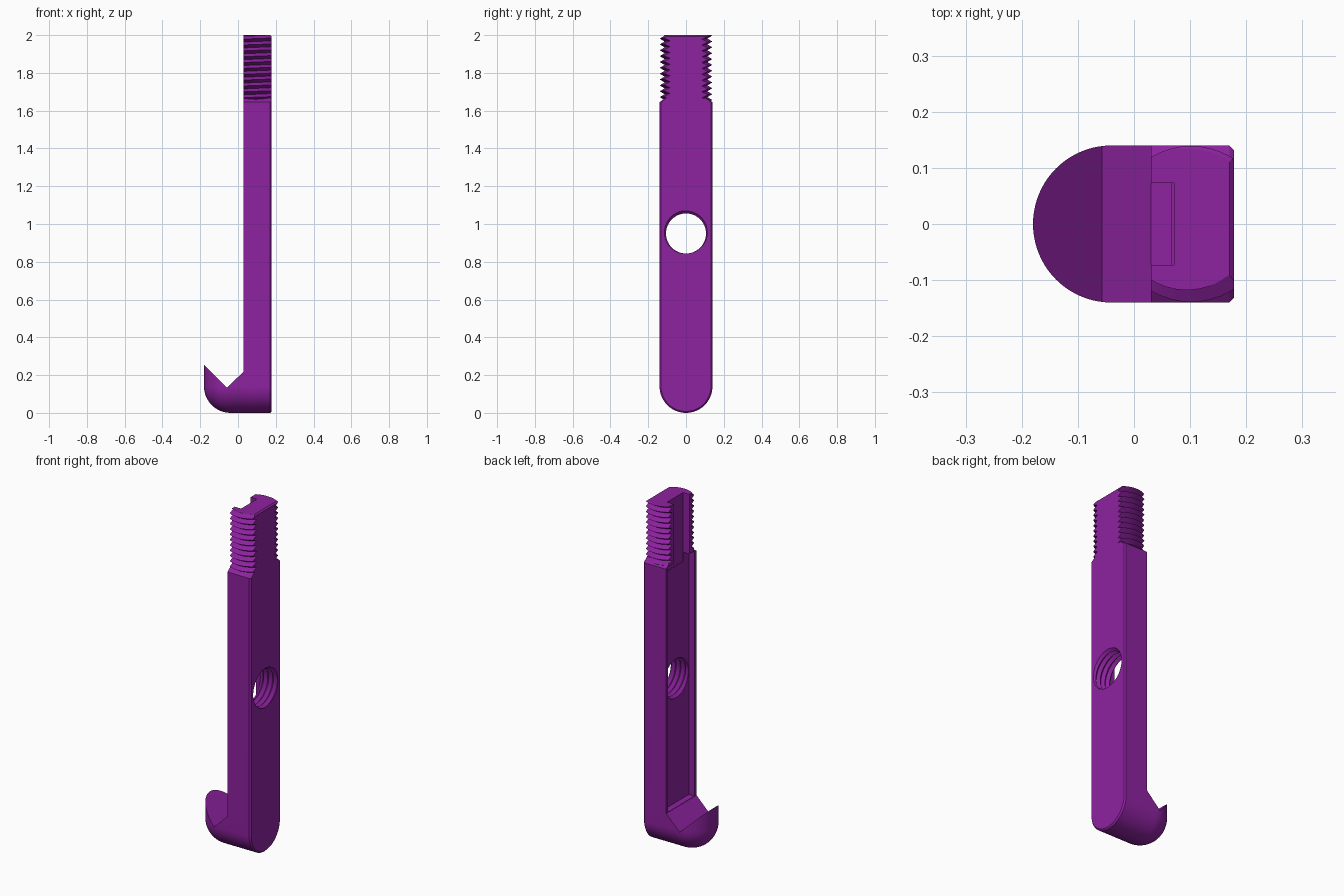
import bpy, bmesh, math
from mathutils import Vector, Matrix

if "Cube" in bpy.data.objects:
    bpy.data.objects.remove(bpy.data.objects["Cube"])

purple = bpy.data.materials.new("purple")
purple.diffuse_color = (0.27, 0.016, 0.35, 1)
purple.use_nodes = True
purple.node_tree.nodes["Principled BSDF"].inputs["Base Color"].default_value = purple.diffuse_color


def finish(name, bm):
    bmesh.ops.recalc_face_normals(bm, faces=bm.faces[:])
    me = bpy.data.meshes.new(name)
    bm.to_mesh(me)
    bm.free()
    ob = bpy.data.objects.new(name, me)
    bpy.context.collection.objects.link(ob)
    me.materials.append(purple)
    return ob


def hull(name, pts):
    bm = bmesh.new()
    for p in pts:
        bm.verts.new(p)
    res = bmesh.ops.convex_hull(bm, input=bm.verts[:])
    junk = {g for g in res["geom_interior"] + res["geom_unused"]
            if isinstance(g, bmesh.types.BMVert)}
    bmesh.ops.delete(bm, geom=list(junk), context='VERTS')
    bmesh.ops.dissolve_limit(bm, angle_limit=0.001, verts=bm.verts[:], edges=bm.edges[:])
    return finish(name, bm)


def box(name, lo, hi):
    return hull(name, [(x, y, z) for x in (lo[0], hi[0])
                       for y in (lo[1], hi[1]) for z in (lo[2], hi[2])])


def helix(name, r_root, r_crest, pitch, turns, n=48):
    """Solid V-thread along z: one continuous spiral of root and crest rows."""
    bm = bmesh.new()
    radii = (r_root, r_crest)
    rows = [[], []]
    for k in range(2):
        for i in range(n * turns + 1):
            a = 2 * math.pi * i / n
            rows[k].append(bm.verts.new((radii[k] * math.cos(a), radii[k] * math.sin(a),
                                         pitch * (i / n + k / 2))))
    root, crest = rows
    for i in range(n * turns):
        bm.faces.new((root[i], root[i + 1], crest[i + 1], crest[i]))
        if i + n < n * turns:
            bm.faces.new((crest[i], crest[i + 1], root[i + n + 1], root[i + n]))
    # close both ends with fans
    last = n * turns
    for loop, z in ((root[:n + 1] + [crest[0]], 0),
                    (crest[last - n:] + [root[last]], pitch * turns)):
        c = bm.verts.new((0, 0, z))
        for i, v in enumerate(loop):
            bm.faces.new((c, v, loop[(i + 1) % len(loop)]))
    return finish(name, bm)


def boolean(ob, other, op):
    m = ob.modifiers.new("cut", 'BOOLEAN')
    m.operation, m.object, m.solver = op, other, 'EXACT'
    bpy.context.view_layer.objects.active = ob
    bpy.ops.object.modifier_apply(modifier=m.name)
    bpy.data.objects.remove(other)


R = 0.14
X0, X1, C = 0.03, 0.178, 0.008


# flat bar with round foot, sloped shoulders and a chamfered outer face
def outline(x, inset):
    r = R - inset
    pts = [(x, r * math.cos(a), R + r * math.sin(a))
           for a in (math.pi * (1 + i / 40) for i in range(41))]
    for s in (-1, 1):
        pts += [(x, s * r, 1.645), (x, s * (0.11 - inset), 1.668)]
    return pts


bar = hull("threaded_hook_bar", outline(X0, 0) + outline(X1 - C, 0) + outline(X1, C))

# hook foot: ball-ended cylinder with upright nose
cx, pts = -0.04, []
for i in range(41):
    a = math.pi * i / 40
    y, d = R * math.cos(a), R * math.sin(a)
    pts += [(cx - d, y, 0.32), (0.1, y, R - d), (0.1, y, 0.32)]
    for j in range(13):
        b = math.pi / 2 * j / 12
        pts.append((cx - d * math.cos(b), y, R - d * math.sin(b)))
foot = hull("hook_foot", pts)
notch = hull("notch", [(x, y, z) for y in (-0.3, 0.3) for x, z in
                       ((-0.057, 0.133), (-0.3, 0.376), (-0.3, 0.6), (0.13, 0.6), (0.13, 0.32))])
boolean(foot, notch, 'DIFFERENCE')
boolean(bar, foot, 'UNION')

# threaded upper end, trimmed to the bar thickness
thread = helix("thread", 0.113, 0.139, 0.031, 17)
thread.data.transform(Matrix.Translation((0.102, 0, 1.54)))
slab = hull("slab", [(x, y, z) for y in (-0.2, 0.2) for x, z in
                     ((X0, 1.62), (X1, 1.62), (X1, 2 - C), (X1 - C, 2), (X0, 2))])
boolean(thread, slab, 'INTERSECT')
boolean(bar, thread, 'UNION')

# wide channel in the inner face, narrower slot through the threaded end
boolean(bar, box("channel", (-0.02, -0.122, 0.222), (0.066, 0.122, 1.652)), 'DIFFERENCE')
boolean(bar, box("slot", (-0.02, -0.073, 1.6), (0.071, 0.073, 2.1)), 'DIFFERENCE')

# tapped cross hole
hole = helix("hole", 0.106, 0.121, 0.031, 10)
hole.data.transform(Matrix.Translation((-0.04, 0, 0.95)) @ Matrix.Rotation(math.pi / 2, 4, 'Y'))
boolean(bar, hole, 'DIFFERENCE')

bpy.ops.object.select_all(action='DESELECT')
bar.select_set(True)
bpy.context.view_layer.objects.active = bar
bpy.ops.object.shade_smooth_by_angle(angle=math.radians(25))
